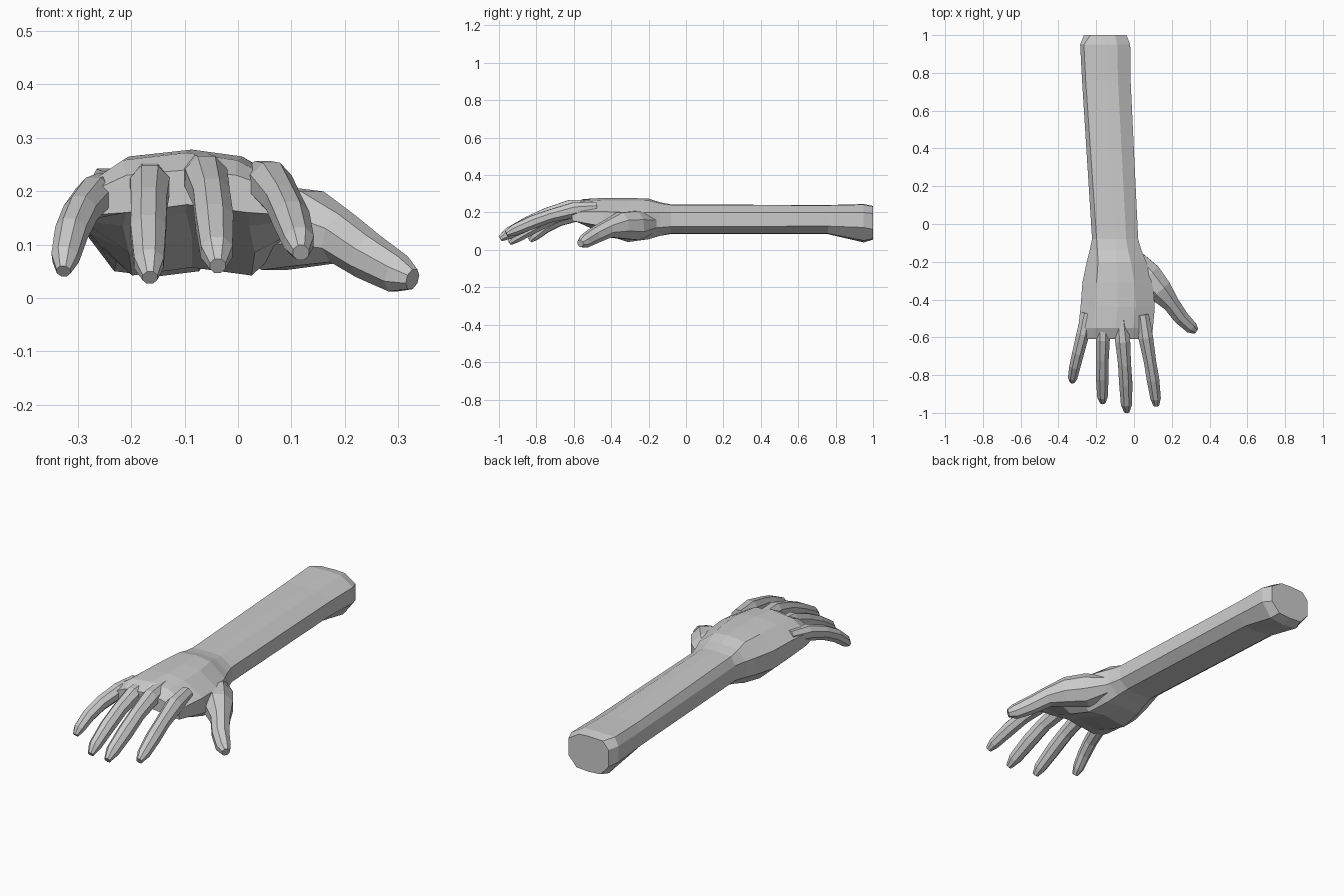
import bpy, bmesh, math
from mathutils import Vector

skin = bpy.data.materials.new("plain grey")
skin.diffuse_color = (0.6, 0.6, 0.6, 1)


def loft(name, rings):
    """Skin a list of equal-length rings into a closed, flat-shaded solid."""
    bm = bmesh.new()
    loops = [[bm.verts.new(p) for p in ring] for ring in rings]
    n = len(loops[0])
    for a, b in zip(loops, loops[1:]):
        for i in range(n):
            j = (i + 1) % n
            bm.faces.new((a[i], a[j], b[j], b[i]))
    bm.faces.new(loops[0])
    bm.faces.new(loops[-1])
    bmesh.ops.recalc_face_normals(bm, faces=bm.faces)
    mesh = bpy.data.meshes.new(name)
    bm.to_mesh(mesh)
    bm.free()
    mesh.materials.append(skin)
    ob = bpy.data.objects.new(name, mesh)
    bpy.context.collection.objects.link(ob)
    return ob


def section(y, xl, xr, zt, zb, zu, zl, dome, arch, ul):
    """Ten-sided arm section: top with a dome, two side edges, arched underside."""
    c, h = (xl + xr) / 2, (xr - xl) / 2
    pts = [(-1, zu), (ul, zt - dome), (0, zt), (0.48, zt - dome), (1, zu),
           (1, zl), (0.6, zb), (0, zb + arch), (-0.6, zb), (-1, zl)]
    return [(c + u * h, y, z) for u, z in pts]


def digit(name, path, squash=1.0):
    """Eight-sided finger along points of (x, y, z, radius)."""
    pts = [Vector(p[:3]) for p in path]
    rings = []
    for i, p in enumerate(pts):
        t = (pts[min(i + 1, len(pts) - 1)] - pts[max(i - 1, 0)]).normalized()
        side = t.cross(Vector((0, 0, 1))).normalized()
        up = side.cross(t)
        r = path[i][3]
        rings.append([p + side * r * math.cos(a) + up * r * squash * math.sin(a)
                      for a in (math.tau * (k + 0.5) / 8 for k in range(8))])
    return loft(name, rings)


# Forearm, wrist and palm: y, left, right, top, bottom, side edges, dome, arch, left top edge
arm = loft("forearm_and_palm", [section(*s) for s in (
    (1.00, -0.265, -0.04, 0.235, 0.06, 0.195, 0.11, 0.003, -0.005, -0.7),
    (0.95, -0.285, -0.02, 0.245, 0.05, 0.20, 0.12, 0.003, -0.01, -0.85),
    (0.76, -0.275, -0.018, 0.24, 0.087, 0.20, 0.127, 0.002, -0.003, -0.85),
    (-0.08, -0.222, 0.022, 0.243, 0.088, 0.20, 0.125, 0.003, -0.003, -0.8),
    (-0.14, -0.235, 0.04, 0.255, 0.075, 0.20, 0.12, 0.006, 0.0, -0.7),
    (-0.20, -0.25, 0.065, 0.274, 0.057, 0.20, 0.115, 0.01, 0.005, -0.62),
    (-0.31, -0.273, 0.10, 0.278, 0.042, 0.20, 0.11, 0.013, 0.015, -0.6),
    (-0.44, -0.283, 0.11, 0.278, 0.085, 0.205, 0.125, 0.013, 0.03, -0.6),
    (-0.55, -0.295, 0.10, 0.272, 0.135, 0.205, 0.145, 0.014, 0.025, -0.6),
    (-0.61, -0.285, 0.095, 0.24, 0.16, 0.195, 0.155, 0.01, 0.015, -0.6),
)])

# Fingers and thumb
fingers = {
    "little_finger": [(-0.25, -0.47, 0.205, 0.03), (-0.27, -0.58, 0.19, 0.037),
                      (-0.295, -0.68, 0.16, 0.034), (-0.312, -0.75, 0.123, 0.032),
                      (-0.324, -0.81, 0.075, 0.027), (-0.327, -0.835, 0.05, 0.014)],
    "ring_finger": [(-0.165, -0.5, 0.225, 0.034), (-0.165, -0.61, 0.21, 0.04),
                    (-0.167, -0.71, 0.175, 0.036), (-0.168, -0.81, 0.125, 0.036),
                    (-0.167, -0.91, 0.066, 0.03), (-0.165, -0.945, 0.038, 0.015)],
    "middle_finger": [(-0.07, -0.5, 0.235, 0.036), (-0.06, -0.62, 0.225, 0.043),
                      (-0.05, -0.74, 0.19, 0.037), (-0.044, -0.84, 0.143, 0.038),
                      (-0.04, -0.95, 0.087, 0.032), (-0.038, -0.993, 0.06, 0.016)],
    "index_finger": [(0.045, -0.48, 0.222, 0.036), (0.062, -0.6, 0.213, 0.042),
                     (0.085, -0.73, 0.18, 0.035), (0.1, -0.82, 0.148, 0.036),
                     (0.114, -0.92, 0.105, 0.03), (0.118, -0.96, 0.085, 0.016)],
    "thumb": [(0.0, -0.17, 0.14, 0.045), (0.07, -0.27, 0.13, 0.08),
              (0.135, -0.35, 0.13, 0.072), (0.195, -0.42, 0.112, 0.048),
              (0.245, -0.49, 0.077, 0.043), (0.3, -0.545, 0.045, 0.036),
              (0.327, -0.565, 0.035, 0.02)],
}

# Merge the digits into the palm as one skin
for name, path in fingers.items():
    ob = digit(name, path, 1.05)
    mod = arm.modifiers.new(name, "BOOLEAN")
    mod.operation = "UNION"
    mod.solver = "EXACT"
    mod.object = ob
    ob.hide_render = True
    ob.hide_set(True)
